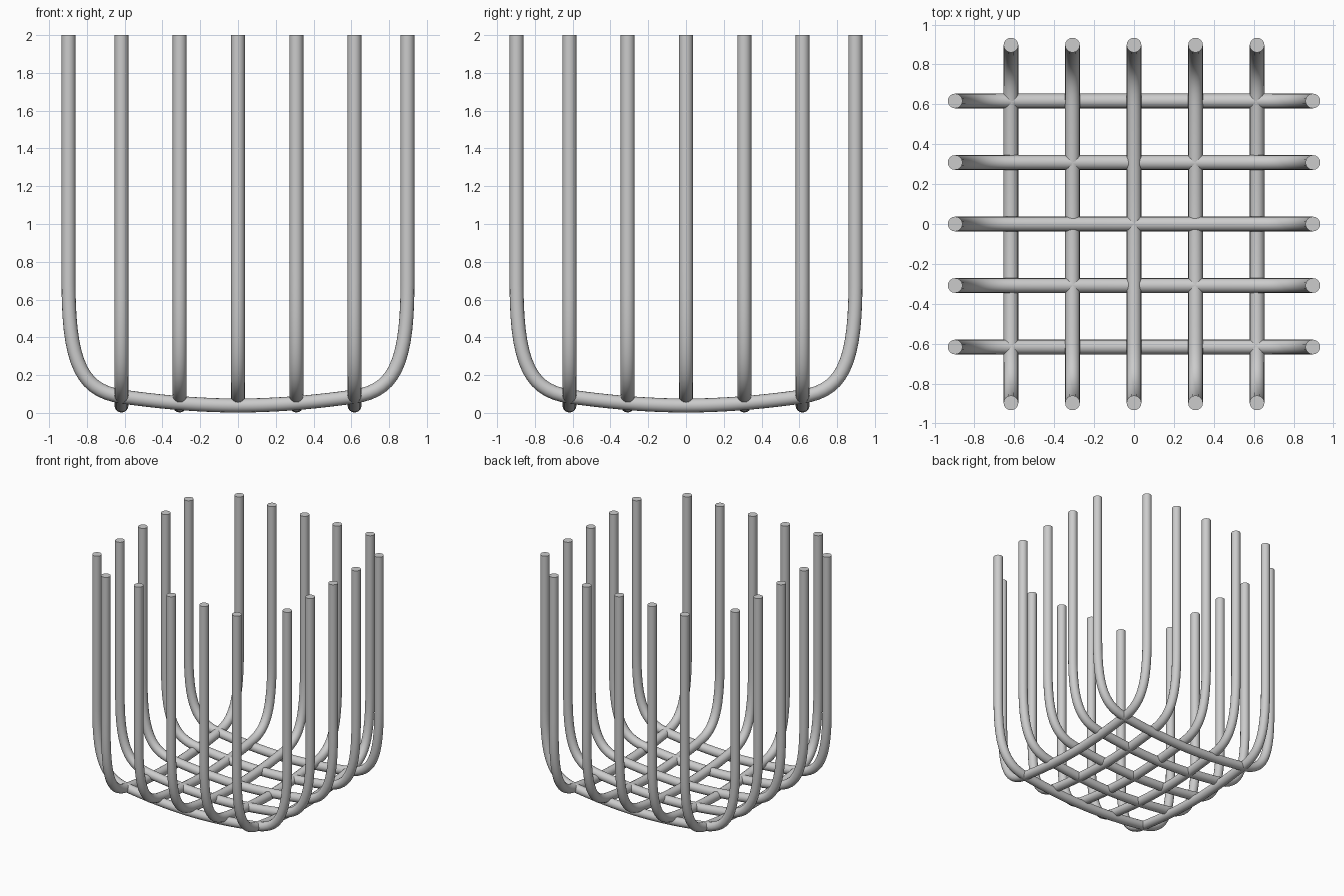
import bpy, math

if "Cube" in bpy.data.objects:
    bpy.data.objects.remove(bpy.data.objects["Cube"])

R = 0.037
# half profile: (point, handle towards centre, handle towards tip) as (x, z)
HALF = [
    ((0.617, 0.087), (0.42, 0.058), (0.82, 0.117)),
    ((0.897, 0.68), (0.897, 0.25), (0.897, 1.1)),
    ((0.897, 2.0), (0.897, 1.6), (0.897, 2.2)),
]
CENTRE = ((0, 0.039), (-0.2, 0.039), (0.2, 0.039))


def flip(p):
    return (-p[0], p[1])


KNOTS = [(flip(c), flip(o), flip(i)) for c, i, o in reversed(HALF)] + [CENTRE] + HALF


def wire(name, offset, turned):
    """One U-shaped round bar swept along the profile."""
    cu = bpy.data.curves.new(name, 'CURVE')
    cu.dimensions = '3D'
    cu.bevel_depth = R
    cu.bevel_resolution = 6
    cu.resolution_u = 14
    cu.use_fill_caps = True
    sp = cu.splines.new('BEZIER')
    sp.bezier_points.add(len(KNOTS) - 1)
    for bp, (c, l, r) in zip(sp.bezier_points, KNOTS):
        bp.handle_left_type = bp.handle_right_type = 'FREE'
        bp.co = (c[0], 0, c[1])
        bp.handle_left = (l[0], 0, l[1])
        bp.handle_right = (r[0], 0, r[1])
    ob = bpy.data.objects.new(name, cu)
    bpy.context.collection.objects.link(ob)
    if turned:
        ob.rotation_euler.z = math.pi / 2
        ob.location.x = offset
    else:
        ob.location.y = offset
    bpy.ops.object.select_all(action='DESELECT')
    ob.select_set(True)
    bpy.context.view_layer.objects.active = ob
    bpy.ops.object.convert(target='MESH')
    bpy.ops.object.shade_smooth_by_angle(angle=math.radians(40))


# five bars each way form the basket
for i in range(5):
    off = (i - 2) * 0.3085
    wire(f"cross_bar_{i + 1}", off, False)
    wire(f"long_bar_{i + 1}", off, True)
